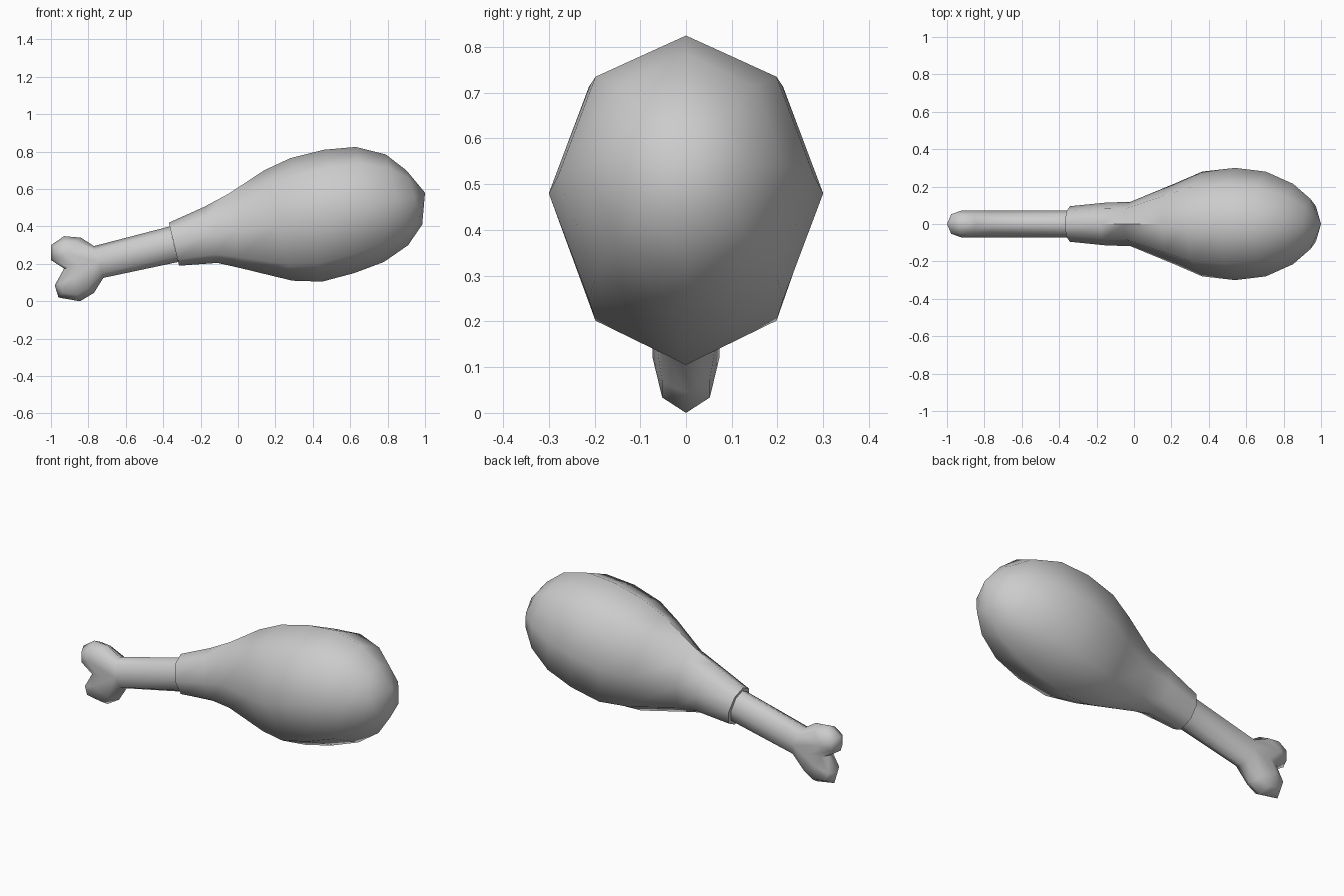
import bpy, bmesh, math
from mathutils import Vector

if "Cube" in bpy.data.objects:
    bpy.data.objects.remove(bpy.data.objects["Cube"])


def finish(name, bm, angle):
    bmesh.ops.remove_doubles(bm, verts=bm.verts, dist=0.0005)
    bmesh.ops.recalc_face_normals(bm, faces=bm.faces)
    mesh = bpy.data.meshes.new(name)
    bm.to_mesh(mesh)
    bm.free()
    obj = bpy.data.objects.new(name, mesh)
    bpy.context.collection.objects.link(obj)
    bpy.ops.object.select_all(action='DESELECT')
    obj.select_set(True)
    bpy.context.view_layer.objects.active = obj
    bpy.ops.object.shade_smooth_by_angle(angle=math.radians(angle))
    return obj


# Meat: tilted eight-sided rings (top x, top z, bottom x, bottom z, half width)
rings = [
    (-0.365, 0.40, -0.32, 0.21, 0.073),
    (-0.37, 0.42, -0.315, 0.19, 0.095),
    (-0.18, 0.505, -0.11, 0.205, 0.115),
    (-0.05, 0.575, 0.01, 0.178, 0.118),
    (0.14, 0.70, 0.29, 0.11, 0.215),
    (0.28, 0.765, 0.45, 0.105, 0.28),
    (0.46, 0.81, 0.62, 0.15, 0.30),
    (0.63, 0.825, 0.78, 0.21, 0.28),
    (0.79, 0.785, 0.91, 0.30, 0.215),
    (0.90, 0.70, 0.985, 0.41, 0.135),
]
bm = bmesh.new()
loops = []
for tx, tz, bx, bz, w in rings:
    top, bottom = Vector((tx, 0, tz)), Vector((bx, 0, bz))
    mid, half = (top + bottom) / 2, (top - bottom) / 2
    loops.append([bm.verts.new(mid + half * math.cos(a) + Vector((0, w * math.sin(a), 0)))
                  for a in (i * math.pi / 4 for i in range(8))])
for a, b in zip(loops, loops[1:]):
    for i in range(8):
        j = (i + 1) % 8
        bm.faces.new((a[i], a[j], b[j], b[i]))
tip = bm.verts.new((1.0, 0, 0.58))
for i in range(8):
    bm.faces.new((loops[-1][i], loops[-1][(i + 1) % 8], tip))
finish("meat", bm, 60)

# Bone: forked outline, each point paired with a point on the middle ridge
E, M, U, N, D = (-0.343, 0.305), (-0.745, 0.21), (-0.92, 0.255), (-0.85, 0.185), (-0.89, 0.12)
outline = [
    ((-0.365, 0.40), E), ((-0.77, 0.295), M), ((-0.84, 0.34), U), ((-0.93, 0.348), U),
    ((-1.0, 0.30), U), ((-1.0, 0.22), U), ((-0.93, 0.175), N), ((-0.98, 0.085), D),
    ((-0.96, 0.02), D), ((-0.845, 0.0), D), ((-0.77, 0.045), D), ((-0.72, 0.125), M),
    ((-0.32, 0.21), E),
]
bm = bmesh.new()


def face(points):
    unique = []
    for p in points:
        if p not in unique:
            unique.append(p)
    bm.faces.new([bm.verts.new(p) for p in unique])


def section(p, m, side):
    d = [m[k] + (p[k] - m[k]) * 0.72 for k in (0, 1)]
    return [(p[0], 0, p[1]), (d[0], side * 0.052, d[1]), (m[0], side * 0.073, m[1])]


for side in (-1, 1):
    for (p, pm), (q, qm) in zip(outline, outline[1:]):
        a, b = section(p, pm, side), section(q, qm, side)
        for k in (0, 1):
            face([a[k], b[k], b[k + 1], a[k + 1]])
    for tri in ((M, U, N), (M, N, D)):
        face([(x, side * 0.073, z) for x, z in tri])
finish("bone", bm, 75)
